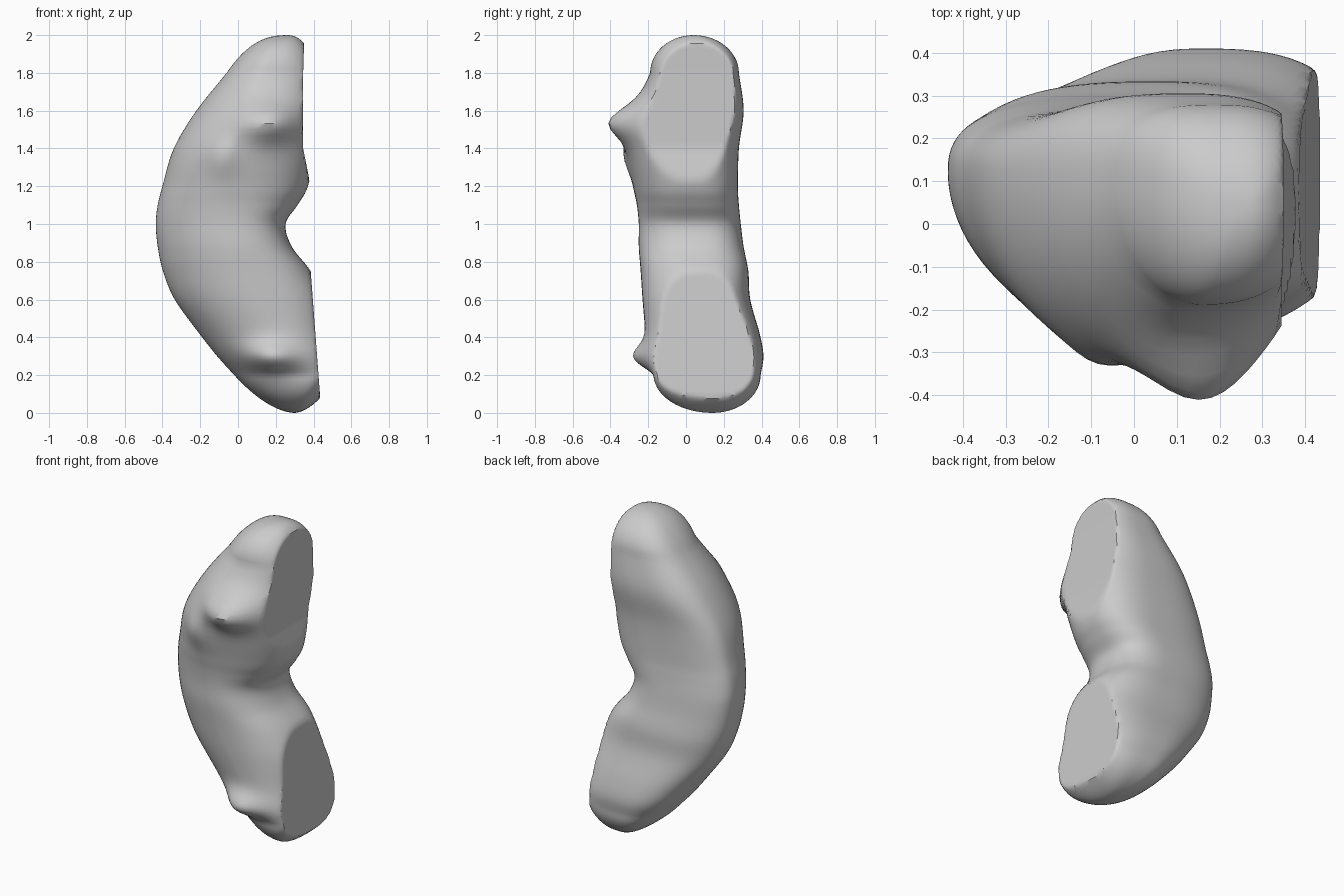
import bpy, bmesh, math

if "Cube" in bpy.data.objects:
    bpy.data.objects.remove(bpy.data.objects["Cube"])

# Cross-section extents: z, left x, right x, front y, back y
ROWS = [
    (0.20, -0.02, 0.53, -0.17, 0.395),
    (0.30, -0.11, 0.52, -0.21, 0.41),
    (0.42, -0.205, 0.50, -0.215, 0.39),
    (0.60, -0.335, 0.46, -0.23, 0.34),
    (0.75, -0.397, 0.385, -0.24, 0.33),
    (0.88, -0.425, 0.285, -0.25, 0.305),
    (1.00, -0.435, 0.252, -0.25, 0.29),
    (1.10, -0.425, 0.315, -0.26, 0.28),
    (1.20, -0.40, 0.37, -0.28, 0.275),
    (1.40, -0.34, 0.41, -0.315, 0.28),
    (1.60, -0.22, 0.43, -0.27, 0.305),
    (1.80, -0.06, 0.43, -0.19, 0.28),
]
# Front knobs: x, z, width x, width z, height
KNOBS = [
    (0.17, 1.54, 0.17, 0.10, 0.13),
    (0.17, 0.29, 0.13, 0.08, 0.085),
    (-0.09, 1.36, 0.08, 0.10, 0.025),
]
STEPS, SEG, CAP = 6, 20, 14


def catmull(a, b, c, d, t):
    return 0.5 * (2*b + (c - a)*t + (2*a - 5*b + 4*c - d)*t*t + (3*b - a - 3*c + d)*t**3)


def shape(x, y, z):
    # push out the knobs on the front, then shear off the two right-hand ends
    w = min(1, max(0, (0.02 - y) / 0.2))
    w = w * w * (3 - 2 * w)
    for kx, kz, wx, wz, h in KNOBS:
        y -= w * h * math.exp(-((x - kx) / wx) ** 2 - ((z - kz) / wz) ** 2)
    if z > 1.0:
        lim = 0.345 + 0.2 * max(0, 1.4 - z) + 0.03 * max(0, z - 1.8)
    else:
        lim = 0.43 - 0.075 * (z - 0.15)
    return (min(x, lim), y, z)


def arc(p, q, n, x_first):
    # superellipse quadrant from extreme p to extreme q
    pts = []
    for i in range(SEG):
        a = i / SEG * math.pi / 2
        c, s = math.cos(a) ** (2 / n), math.sin(a) ** (2 / n)
        if x_first:
            pts.append((q[0] + (p[0] - q[0]) * c, p[1] + (q[1] - p[1]) * s))
        else:
            pts.append((p[0] + (q[0] - p[0]) * s, q[1] + (p[1] - q[1]) * c))
    return pts


def section(row):
    z, x0, x1, y0, y1 = row
    left = (x0, 0.12 - 0.05 * max(0, z - 1))
    front = (-0.03 + 0.35 * ((z - 1.15) / 0.9) ** 2, y0)
    right = (x1, 0.45 * y0 + 0.55 * y1)
    back = (x0 + 0.58 * (min(x1, 0.36) - x0), y1)
    pts = (arc(left, front, 1.9, True) + arc(front, right, 2.4, False)
           + arc(right, back, 2.7, True) + arc(back, left, 2.7, False))
    return [(x, y, z) for x, y in pts]


def cap(ring, cx, cy, z_end, power):
    # rounded tip: shrinking copies of the end section, outermost last
    z0, out = ring[0][2], []
    for i in range(1, CAP):
        t = math.sin(i / CAP * math.pi / 2)
        fx, fy = (1 - t) ** power, math.sqrt(1 - t * t)
        z = z0 + (z_end - z0) * t
        out.append([(cx + (x - cx) * fx, cy + (y - cy) * fy, z) for x, y, _ in ring])
    return out


# Curved body lofted through the interpolated sections
sections = []
last = len(ROWS) - 1
for i in range(last):
    quad = [ROWS[max(0, min(last, i + k))] for k in (-1, 0, 1, 2)]
    if i == 0:
        quad[0] = [2 * a - b for a, b in zip(quad[1], quad[2])]
    if i == last - 1:
        quad[3] = [2 * a - b for a, b in zip(quad[2], quad[1])]
    for s in range(STEPS + (i == last - 1)):
        sections.append(section([catmull(*v, s / STEPS) for v in zip(*quad)]))
bottom_tip, top_tip = (0.30, 0.14, 0.0), (0.26, 0.04, 2.0)
bottom = cap(sections[0], *bottom_tip, 0.57)
top = cap(sections[-1], *top_tip, 0.42)
sections = bottom[::-1] + sections + top

bm = bmesh.new()
rings = [[bm.verts.new(shape(*p)) for p in sec] for sec in sections]
for a, b in zip(rings, rings[1:]):
    n = len(a)
    for j in range(n):
        k = (j + 1) % n
        bm.faces.new((a[j], a[k], b[k], b[j]))

# Close the tips
for ring, tip_co in ((rings[0], bottom_tip), (rings[-1], top_tip)):
    tip = bm.verts.new(tip_co)
    for j in range(len(ring)):
        bm.faces.new((ring[j], ring[(j + 1) % len(ring)], tip))

bmesh.ops.recalc_face_normals(bm, faces=bm.faces)
mesh = bpy.data.meshes.new("curved_body")
bm.to_mesh(mesh)
bm.free()
body = bpy.data.objects.new("curved_body", mesh)
bpy.context.collection.objects.link(body)
bpy.context.view_layer.objects.active = body
body.select_set(True)
bpy.ops.object.shade_smooth_by_angle(angle=math.radians(35))
